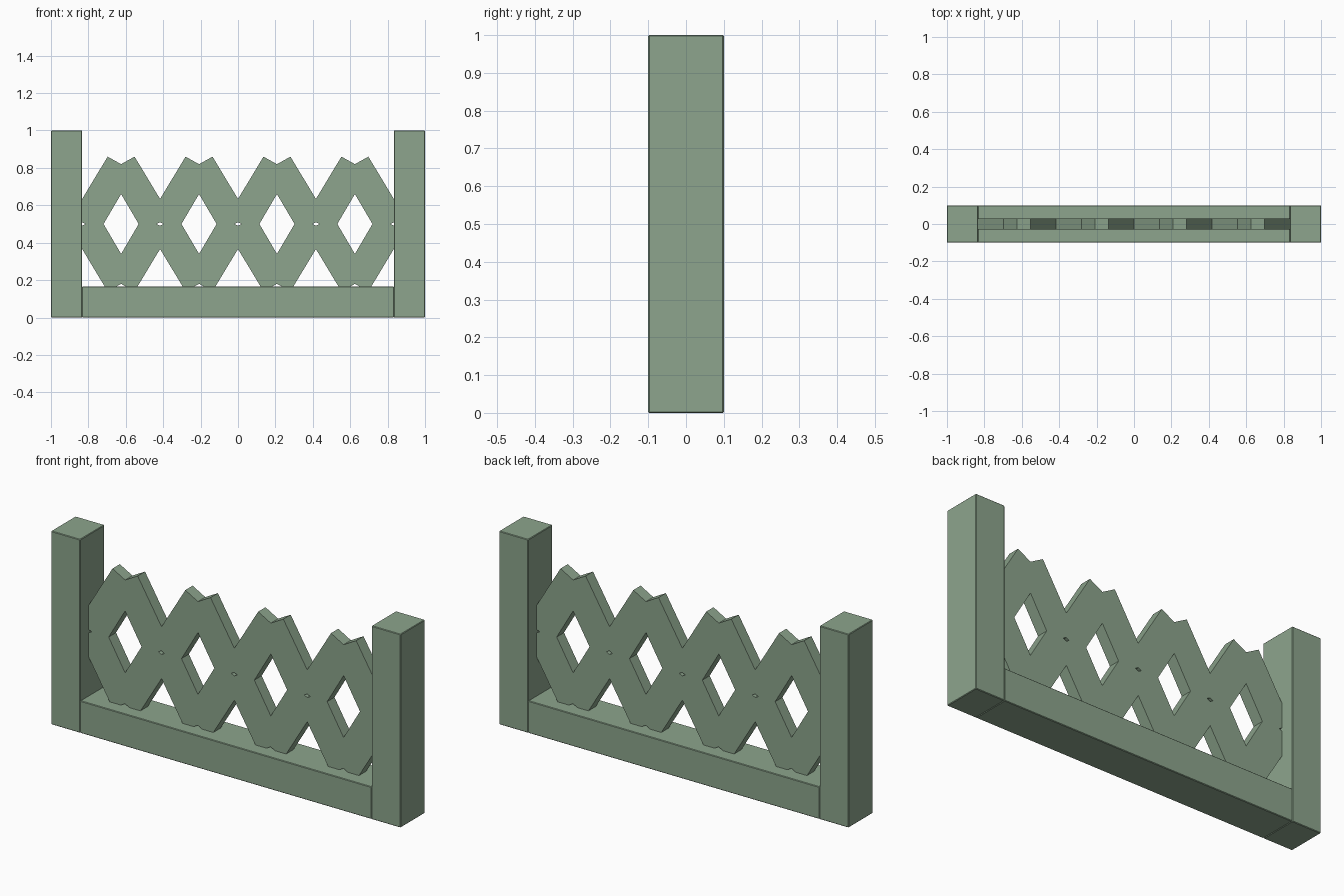
import bpy, bmesh
from mathutils import Vector

if "Cube" in bpy.data.objects:
    bpy.data.objects.remove(bpy.data.objects["Cube"])

green = bpy.data.materials.new("sage_green")
green.diffuse_color = (0.266, 0.376, 0.266, 1)
green.use_nodes = True
green.node_tree.nodes["Principled BSDF"].inputs["Base Color"].default_value = green.diffuse_color


def add_object(name, bm):
    bmesh.ops.recalc_face_normals(bm, faces=bm.faces)
    mesh = bpy.data.meshes.new(name)
    bm.to_mesh(mesh)
    bm.free()
    mesh.materials.append(green)
    obj = bpy.data.objects.new(name, mesh)
    bpy.context.collection.objects.link(obj)
    return obj


def beam(name, x0, x1, height):
    """Square-edged timber with a hairline bevel."""
    bm = bmesh.new()
    bmesh.ops.create_cube(bm, size=1)
    for v in bm.verts:
        v.co = Vector(((x0 + x1) / 2 + v.co.x * (x1 - x0),
                       v.co.y * 0.2, (v.co.z + 0.5) * height))
    bevel = add_object(name, bm).modifiers.new("edge", "BEVEL")
    bevel.width = 0.003
    bevel.segments = 1


INNER = 0.8333          # inner face of the posts
CELL = INNER / 4        # half the width of one lattice cell

# Posts and bottom rail
beam("left_post", -1, -INNER, 1)
beam("right_post", INNER, 1, 1)
beam("bottom_rail", -INNER, INNER, 0.1667)

# Lattice: one quarter cell mirrored both ways and repeated four times
quarter = [(0, 0.16), (0, 0.32), (0.072, 0.36), (CELL, 0.134),
           (CELL, 0.009), (CELL - 0.018, 0), (0.094, 0)]
bm = bmesh.new()
for i in range(4):
    cx = (2 * i - 3) * CELL
    for sx in (-1, 1):
        for sz in (-1, 1):
            pts = quarter if sx * sz > 0 else quarter[::-1]
            bm.faces.new([bm.verts.new((cx + sx * x, -0.03, 0.5 + sz * z))
                          for x, z in pts])
bmesh.ops.remove_doubles(bm, verts=bm.verts, dist=0.0005)
front = bm.faces[:]
ext = bmesh.ops.extrude_face_region(bm, geom=front, use_keep_orig=True)
bmesh.ops.translate(bm, vec=(0, 0.06, 0),
                    verts=[g for g in ext["geom"] if isinstance(g, bmesh.types.BMVert)])
add_object("lattice_panel", bm)
